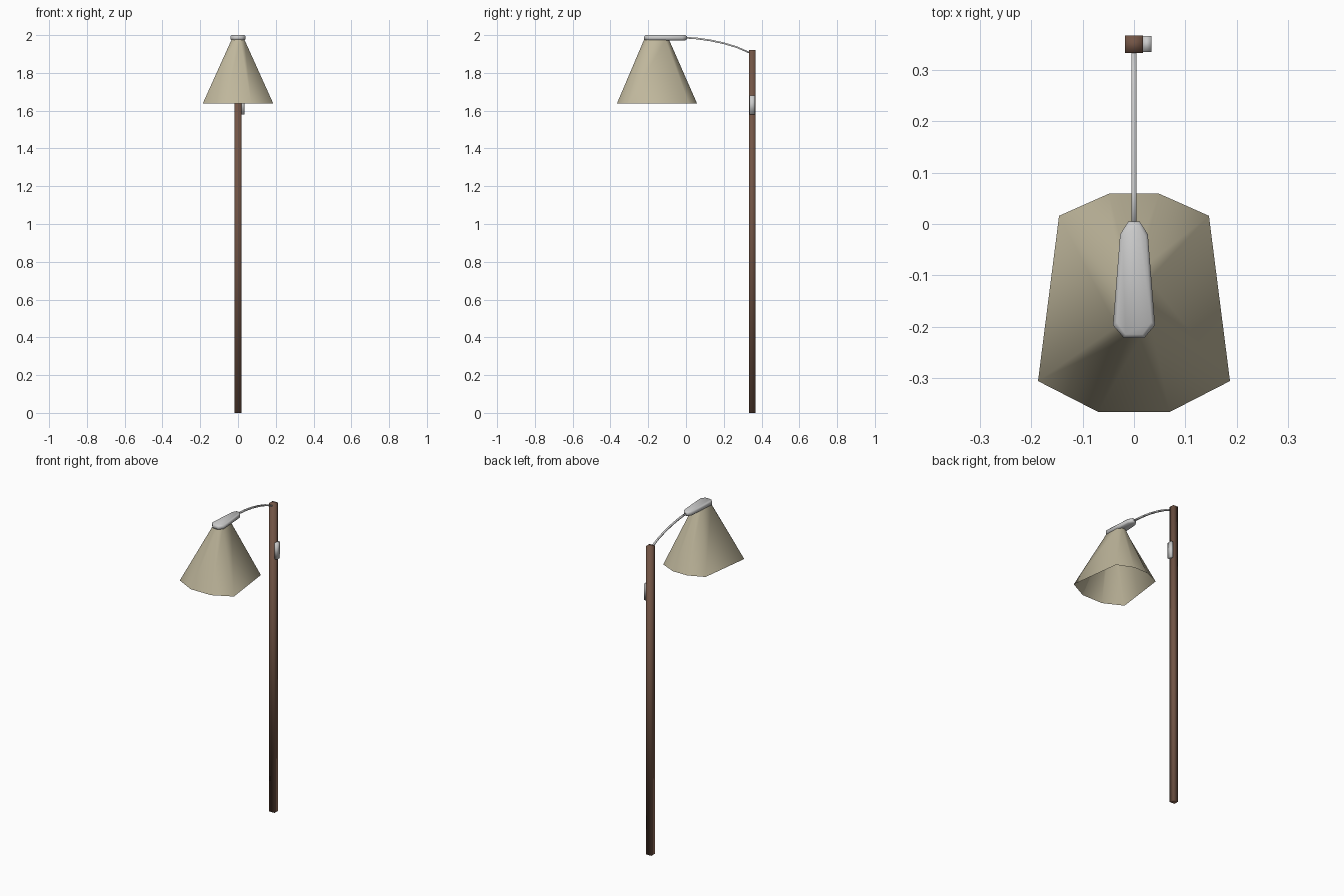
import bpy, bmesh
from mathutils import Vector

if "Cube" in bpy.data.objects:
    bpy.data.objects.remove(bpy.data.objects["Cube"])


def finish(name, bm, mat=None):
    bmesh.ops.recalc_face_normals(bm, faces=bm.faces)
    me = bpy.data.meshes.new(name)
    bm.to_mesh(me)
    bm.free()
    for p in me.polygons:
        p.use_smooth = True
    if mat:
        me.materials.append(mat)
    ob = bpy.data.objects.new(name, me)
    bpy.context.collection.objects.link(ob)
    return ob


def loft(name, rings, caps=True, mat=None):
    bm = bmesh.new()
    rows = [[bm.verts.new(p) for p in r] for r in rings]
    n = len(rows[0])
    for a, b in zip(rows, rows[1:]):
        for i in range(n):
            j = (i + 1) % n
            bm.faces.new((a[i], a[j], b[j], b[i]))
    if caps:
        bm.faces.new(rows[0][::-1])
        bm.faces.new(rows[-1])
    return finish(name, bm, mat)


def mirrored(half, z):
    # half outline on +x, mirrored to a closed ring
    pts = half + [(-x, y) for x, y in reversed(half)]
    return [Vector((x, y, z)) for x, y in pts]


def box(name, x0, x1, y0, y1, z0, z1, mat=None):
    rect = [(x0, y0), (x1, y0), (x1, y1), (x0, y1)]
    return loft(name, [[(x, y, z) for x, y in rect] for z in (z0, z1)], mat=mat)


def material(name, rgb):
    m = bpy.data.materials.new(name)
    m.diffuse_color = (*rgb, 1)
    m.use_nodes = True
    m.node_tree.nodes["Principled BSDF"].inputs["Base Color"].default_value = m.diffuse_color
    return m


wood = material("brown", (0.17, 0.09, 0.06))
beige = material("beige", (0.52, 0.47, 0.33))

# Post and the small control box on its side
box("post", -0.018, 0.018, 0.333, 0.367, 0, 1.92, wood)
box("control_box", 0.016, 0.034, 0.335, 0.366, 1.58, 1.68)

# Lamp head: tapered octagon plate with rounded rim
outline = [(0.02, -0.222), (0.041, -0.197), (0.027, -0.02), (0.011, 0.005)]
centre = Vector((0, -0.11))


def inset(d):
    return [(x * (1 - d / 0.04), centre.y + (y - centre.y) * (1 - d / 0.11))
            for x, y in outline]


loft("lamp_head", [mirrored(inset(d), z) for d, z in
                   ((0.007, 1.972), (0, 1.979), (0, 1.993), (0.007, 2.0))])

# Open flared shade below the head
top = [(0.012, -0.222), (0.034, -0.2), (0.029, -0.108), (0.01, -0.09)]
bottom = [(0.07, -0.366), (0.187, -0.306), (0.146, 0.016), (0.049, 0.059)]
loft("shade", [mirrored(bottom, 1.637), mirrored(top, 1.976)], False, beige)

# Curved arm from the post to the head
path = [(-0.01, 1.987), (0.06, 1.982), (0.13, 1.972), (0.2, 1.957),
        (0.27, 1.936), (0.345, 1.903)]
r = 0.0045
loft("arm", [[(-r, y, z - r), (r, y, z - r), (r, y, z + r), (-r, y, z + r)]
             for y, z in path])
